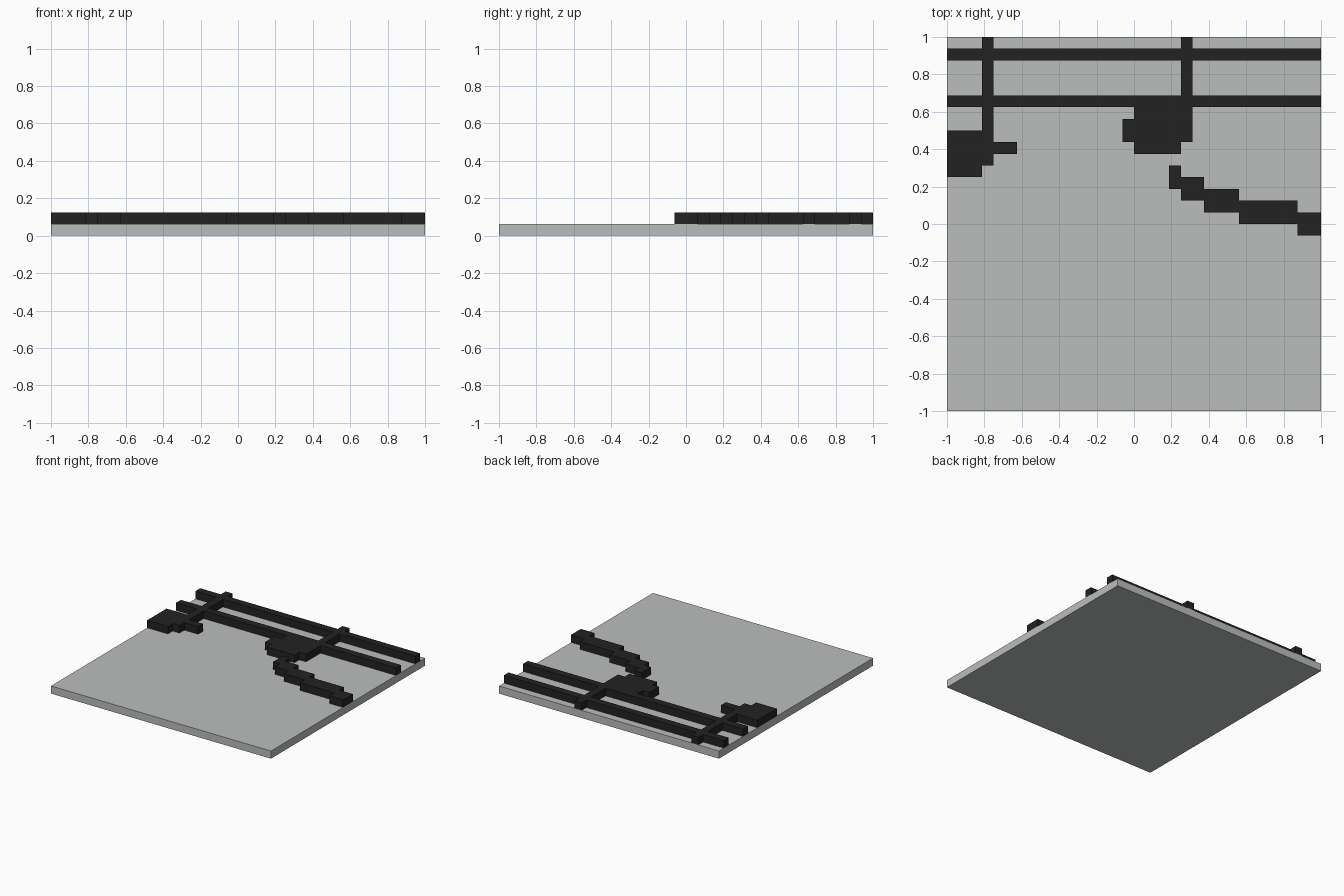
import bpy
import bmesh

cube = bpy.data.objects.get("Cube")
if cube:
    bpy.data.objects.remove(cube, do_unlink=True)

GRID = 32            # cells along each side of the slab
CELL = 2 / GRID      # also the thickness of each layer


def material(name, colour):
    mat = bpy.data.materials.new(name)
    mat.use_nodes = True
    mat.diffuse_color = colour
    mat.node_tree.nodes["Principled BSDF"].inputs["Base Color"].default_value = colour
    return mat


def rect(x0, x1, y0, y1):
    """Set of grid cells covered by a rectangle."""
    return {(x, y) for x in range(x0, x1) for y in range(y0, y1)}


def raised_part(name, cells, layer, mat):
    """Extrude a footprint of grid cells into a block one layer thick."""
    bm = bmesh.new()
    corners = {}

    def corner(x, y):
        if (x, y) not in corners:
            corners[x, y] = bm.verts.new((x * CELL - 1, y * CELL - 1, layer * CELL))
        return corners[x, y]

    for x, y in sorted(cells):
        bm.faces.new([corner(x, y), corner(x + 1, y),
                      corner(x + 1, y + 1), corner(x, y + 1)])
    result = bmesh.ops.extrude_face_region(bm, geom=bm.faces[:], use_keep_orig=True)
    top = [v for v in result["geom"] if isinstance(v, bmesh.types.BMVert)]
    bmesh.ops.translate(bm, verts=top, vec=(0, 0, CELL))
    bmesh.ops.recalc_face_normals(bm, faces=bm.faces[:])
    bmesh.ops.dissolve_limit(bm, angle_limit=0.01, verts=bm.verts[:], edges=bm.edges[:])
    bmesh.ops.triangulate(bm, faces=[f for f in bm.faces if len(f.verts) > 4])
    mesh = bpy.data.meshes.new(name)
    bm.to_mesh(mesh)
    bm.free()
    mesh.materials.append(mat)
    obj = bpy.data.objects.new(name, mesh)
    bpy.context.collection.objects.link(obj)


grey = material("pale grey", (0.50, 0.515, 0.51, 1))
black = material("soft black", (0.016, 0.016, 0.016, 1))

# Base slab
raised_part("base_slab", rect(0, GRID, 0, GRID), 0, grey)

# Two long rails crossed by two posts
rails = rect(0, GRID, 30, 31) | rect(0, GRID, 26, 27)
posts = rect(3, 4, 21, GRID) | rect(20, 21, 23, GRID)
lattice = rails | posts
raised_part("rail_lattice", lattice, 1, black)

# Blocky patches at the foot of each post
raised_part("left_post_patch", rect(0, 3, 20, 24), 1, black)
raised_part("left_post_stub", rect(4, 6, 22, 23), 1, black)
raised_part("right_post_patch", rect(16, 20, 22, 26) | rect(15, 16, 23, 25), 1, black)

# Stepped trail running down to the side edge
trail = (rect(19, 20, 19, 21) | rect(20, 22, 18, 20) | rect(22, 25, 17, 19)
         | rect(25, 30, 16, 18) | rect(30, 32, 15, 17))
raised_part("stepped_trail", trail, 1, black)
